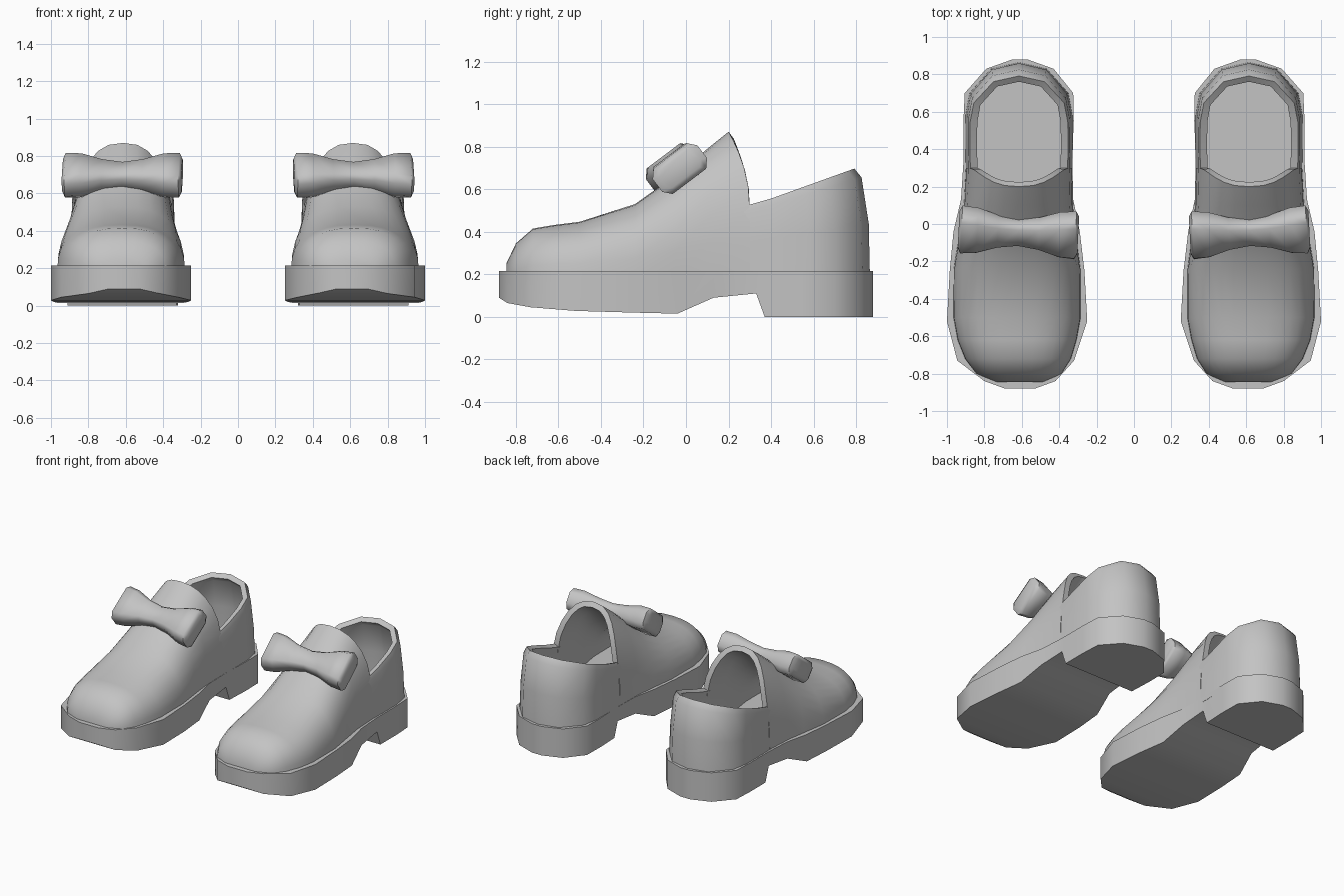
import bpy
import math
from mathutils import Matrix, Vector

cube = bpy.data.objects.get("Cube")
if cube:
    bpy.data.objects.remove(cube, do_unlink=True)

import bmesh

GREY = (0.55, 0.55, 0.55, 1)
mat = bpy.data.materials.new("plain_grey")
mat.use_nodes = True
mat.diffuse_color = GREY
mat.node_tree.nodes["Principled BSDF"].inputs["Base Color"].default_value = GREY


def loft(name, rings, closed=True, cap_start=True, cap_end=True, wall=0, angle=40):
    """Skin a row of equal rings, then mirror the part to the other shoe."""
    bm = bmesh.new()
    rows = [[bm.verts.new(p) for p in ring] for ring in rings]
    n = len(rows[0])
    for a, b in zip(rows, rows[1:]):
        for i in range(n if closed else n - 1):
            j = (i + 1) % n
            bm.faces.new((a[i], a[j], b[j], b[i]))
    if cap_start:
        bm.faces.new(rows[0])
    if cap_end:
        bm.faces.new(rows[-1])
    bmesh.ops.recalc_face_normals(bm, faces=bm.faces)
    for f in bm.faces:
        f.smooth = True
    me = bpy.data.meshes.new(name)
    bm.to_mesh(me)
    bm.free()
    me.materials.append(mat)
    ob = bpy.data.objects.new(name, me)
    bpy.context.collection.objects.link(ob)
    if wall:
        solid = ob.modifiers.new("wall", 'SOLIDIFY')
        solid.thickness = wall
        solid.offset = -1
    split = ob.modifiers.new("sharp_edges", 'EDGE_SPLIT')
    split.split_angle = math.radians(angle)
    mirror = ob.modifiers.new("pair", 'MIRROR')
    mirror.use_mirror_merge = False
    return ob


# Sole with heel block: y, inner x, outer x, bottom z
sole = [
    (-.88, .53, .69, .09), (-.84, .42, .80, .065), (-.73, .32, .945, .045),
    (-.52, .25, 1.0, .028), (-.25, .265, .985, .02), (-.04, .29, .965, .015),
    (.13, .325, .925, .09), (.33, .33, .912, .11), (.37, .33, .912, 0),
    (.55, .322, .912, 0), (.70, .325, .905, 0), (.83, .43, .79, 0),
    (.88, .57, .65, 0),
]
loft("sole", [[(l, y, b), (r, y, b), (r, y, .215), (l, y, .215)]
              for y, l, r, b in sole])

# Front upper: arches from the toe back to the tongue
BASE = .18


def arch(y, cx, w, h, tongue=False, n=16):
    pts = []
    for i in range(n + 1):
        a = math.pi * i / n
        c, s = math.cos(a), max(0, math.sin(a))
        x = cx + w * math.copysign(abs(c) ** .8, c)
        z = BASE + (h - BASE) * s ** .8
        # the tongue edge sweeps forward as it rises
        back = .3 - .1 * max(0, (z - .52) / .35) ** 2 if tongue else y
        pts.append((x, back, z))
    return pts


stations = [
    (-.845, .61, .13, .25), (-.80, .615, .23, .345), (-.72, .62, .285, .415),
    (-.62, .625, .32, .432), (-.50, .625, .342, .447), (-.24, .625, .34, .53),
    (-.05, .622, .312, .665), (.10, .618, .292, .79),
]
rings = [arch(*s) for s in stations] + [arch(.2, .615, .285, .87, True)]
loft("front_upper", rings, closed=False, cap_end=False, wall=.04, angle=50)

# Heel counter: a U-shaped wall with a rim that climbs to the back
half = [(.285, .27), (.288, .42), (.287, .58), (.265, .70), (.15, .83)]
outline = half + [(0, .865)] + [(-x, y) for x, y in reversed(half)]


def heel_row(f, sx, sy):
    row = []
    for x, y in outline:
        rim = .52 + .36 * max(0, (y - .3) * .87)
        row.append((.615 + x * sx, .3 + (y - .3) * sy, BASE + f * (rim - BASE)))
    return row


heel_rows = [heel_row(*r) for r in
             ((0, 1, 1), (.5, .97, .99), (.92, .945, .93), (1, .91, .87))]
loft("heel_counter", heel_rows, closed=False, cap_start=False, cap_end=False,
     wall=.04, angle=50)

# Bow: rounded box section, pinched in the middle, lying on the slope
place = (Matrix.Translation(Vector((.618, -.045, .697)))
         @ Matrix.Rotation(math.radians(3), 4, 'Z')
         @ Matrix.Rotation(math.radians(37), 4, 'X'))
side = [(.32, .105, .05), (.305, .132, .075), (.22, .122, .078), (.11, .085, .06)]
bow = [(-x, a, b) for x, a, b in side] + [(0, .07, .05)] + side[::-1]
corner = [(1, .5), (.75, 1), (-.75, 1), (-1, .5),
          (-1, -.5), (-.75, -1), (.75, -1), (1, -.5)]
loft("bow", [[place @ Vector((x, a * u, b * v)) for u, v in corner]
             for x, a, b in bow], angle=60)
